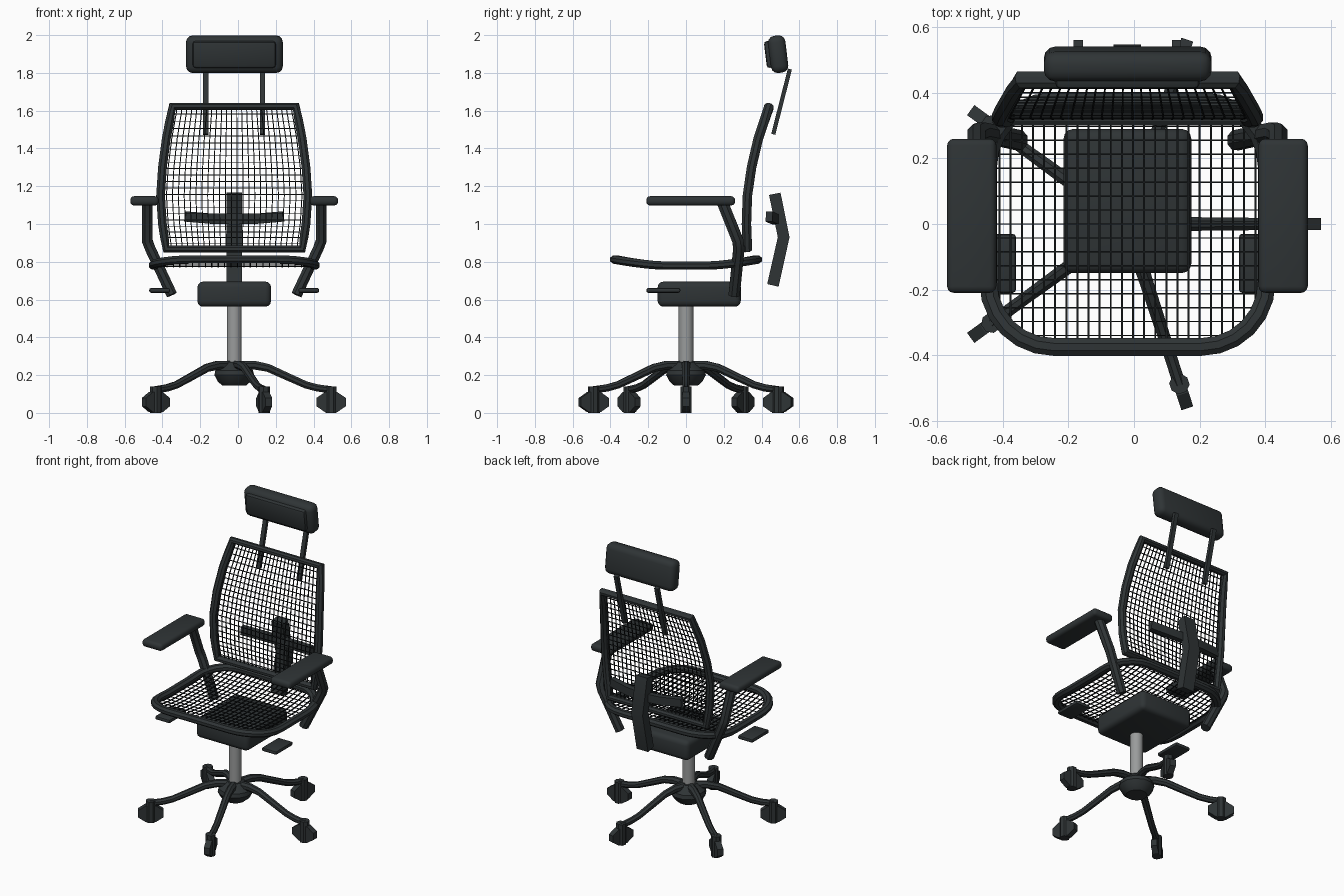
import bpy, bmesh, math
from mathutils import Vector, Matrix

if "Cube" in bpy.data.objects:
    bpy.data.objects.remove(bpy.data.objects["Cube"])

CX = -0.02  # symmetry plane of the chair


def material(name, c):
    m = bpy.data.materials.new(name)
    m.diffuse_color = (*c, 1)
    m.use_nodes = True
    m.node_tree.nodes["Principled BSDF"].inputs["Base Color"].default_value = m.diffuse_color
    return m


DARK = material("dark_plastic", (0.028, 0.034, 0.036))
WIRE = material("mesh_black", (0.008, 0.010, 0.011))
STEEL = material("steel", (0.32, 0.33, 0.33))


def finish(bm, name, mat, angle=32):
    bmesh.ops.recalc_face_normals(bm, faces=bm.faces)
    me = bpy.data.meshes.new(name)
    bm.to_mesh(me)
    bm.free()
    ob = bpy.data.objects.new(name, me)
    bpy.context.collection.objects.link(ob)
    me.materials.append(mat)
    bpy.ops.object.select_all(action='DESELECT')
    bpy.context.view_layer.objects.active = ob
    ob.select_set(True)
    bpy.ops.object.shade_smooth_by_angle(angle=math.radians(angle))
    return ob


def sweep(bm, path, a, b, ref, n=8, closed=False, scales=None):
    """Sweep an n-gon (half size a along ref, b across) along a path."""
    pts = [Vector(p) for p in path]
    ref, k, m = Vector(ref), 1 / math.cos(math.pi / n), len(pts)
    rings = []
    for i, p in enumerate(pts):
        if closed:
            t = (pts[(i + 1) % m] - p).normalized() + (p - pts[i - 1]).normalized()
        else:
            t = Vector()
            if i < m - 1:
                t += (pts[i + 1] - p).normalized()
            if i > 0:
                t += (p - pts[i - 1]).normalized()
        t.normalize()
        s = (ref - t * ref.dot(t)).normalized()
        u = t.cross(s)
        f = k * (scales[i] if scales else 1)
        rings.append([bm.verts.new(p + s * a * f * math.cos(w) + u * b * f * math.sin(w))
                      for w in [(j + 0.5) * math.tau / n for j in range(n)]])
    for i in range(m if closed else m - 1):
        r, q = rings[i], rings[(i + 1) % m]
        for j in range(n):
            bm.faces.new((r[j], r[(j + 1) % n], q[(j + 1) % n], q[j]))
    if not closed:
        bm.faces.new(rings[0])
        bm.faces.new(rings[-1])


def bar(name, path, a, b, ref, mat=DARK, **kw):
    bm = bmesh.new()
    sweep(bm, path, a, b, ref, **kw)
    return finish(bm, name, mat)


def box(name, lo, hi, bevel, tilt=0, segments=3):
    lo, hi = Vector(lo), Vector(hi)
    bm = bmesh.new()
    bmesh.ops.create_cube(bm, size=1)
    bmesh.ops.scale(bm, vec=hi - lo, verts=bm.verts)
    bmesh.ops.bevel(bm, geom=bm.edges[:], offset=bevel, segments=segments,
                    profile=0.5, affect='EDGES')
    bmesh.ops.transform(bm, verts=bm.verts,
                        matrix=Matrix.Translation((lo + hi) / 2) @ Matrix.Rotation(tilt, 4, 'X'))
    return finish(bm, name, DARK)


X, Y, Z = (1, 0, 0), (0, 1, 0), (0, 0, 1)

# Five-star base with casters
bar("base_hub", [(CX, 0, z) for z in (0.145, 0.165, 0.2, 0.225, 0.27)], 0.105, 0.105, X,
    n=12, scales=[0.6, 0.82, 1, 0.95, 0.5])
for i in range(5):
    w = i * math.tau / 5
    d, s = Vector((math.cos(w), math.sin(w), 0)), Vector((-math.sin(w), math.cos(w), 0))
    at = lambda r, z: Vector((CX, 0, z)) + d * r
    bar(f"base_leg_{i}", [at(r, z) for r, z in ((0.03, 0.25), (0.11, 0.252), (0.18, 0.238),
        (0.29, 0.188), (0.38, 0.148), (0.44, 0.132), (0.515, 0.122))], 0.021, 0.021, Z,
        scales=[1.2, 1.1, 1, 0.95, 0.9, 0.9, 0.9])
    c = at(0.513, 0.057)
    bar(f"caster_wheel_{i}", [c - s * 0.019, c + s * 0.019], 0.053, 0.078, Z)
    bar(f"caster_fork_{i}", [at(0.513, 0), at(0.513, 0.14)], 0.029, 0.029, d)

# Gas column and tilt mechanism
bar("column", [(CX, 0, 0.2), (CX, 0, 0.6)], 0.039, 0.039, X, mat=STEEL, n=20)
box("mechanism", (-0.215, -0.15, 0.562), (0.175, 0.29, 0.695), 0.03)

# Seat frame: rounded rectangle with raised front and rear
HX, HY, R = 0.425, 0.375, 0.2


def seat_z(y):
    return 0.78 + 0.033 * (max(0, abs(y) - 0.12) / 0.26) ** 1.5


def reach(v, h, other):
    """Half extent of the rounded rectangle at offset v."""
    e = max(0, abs(v) - (h - R))
    return other - R + math.sqrt(max(0, R * R - e * e))


loop = []
for q, (sx, sy) in enumerate(((1, 1), (-1, 1), (-1, -1), (1, -1))):
    for j in range(7):
        w = (q + j / 6) * math.pi / 2
        loop.append((sx * (HX - R) + R * math.cos(w), sy * (HY - R) + R * math.sin(w)))
    if q in (0, 2):
        loop += [(x * -sx, sy * HY) for x in (-0.1, 0.1)]
    else:
        loop += [(sx * HX, y * sy) for y in (0.12, 0, -0.12)]
bar("seat_frame", [(CX + x, y, seat_z(y)) for x, y in loop], 0.022, 0.027, Z, closed=True)

# Seat mesh wires
bm = bmesh.new()
for i in range(24):
    x = -0.39 + 0.78 * i / 23
    e = reach(x, HX, HY)
    sweep(bm, [(CX + x, e * t / 5, seat_z(e * t / 5) - 0.006) for t in range(-5, 6)],
          0.003, 0.003, X, n=4)
for i in range(-8, 9):
    y = i * 0.0425
    e = reach(y, HY, HX)
    sweep(bm, [(CX - e, y, seat_z(y) - 0.006), (CX + e, y, seat_z(y) - 0.006)],
          0.002, 0.002, Z, n=4)
finish(bm, "seat_mesh", WIRE)

# Backrest frame: half width, depth and height up the side
SIDE = [(0.36, 0.325, 0.868), (0.38, 0.32, 1.0), (0.39, 0.325, 1.15),
        (0.38, 0.347, 1.3), (0.36, 0.382, 1.45), (0.327, 0.44, 1.622)]


def back(u, v):
    f = v * (len(SIDE) - 1)
    i = min(int(f), len(SIDE) - 2)
    h, y, z = Vector(SIDE[i]).lerp(Vector(SIDE[i + 1]), f - i)
    return (CX + u * h, y, z)


V = [i / 10 for i in range(11)]
bar("back_frame", [back(1, v) for v in V] + [back(-1, v) for v in V[::-1]],
    0.025, 0.023, Y, closed=True)

# Backrest mesh wires
bm = bmesh.new()
for i in range(1, 25):
    sweep(bm, [back(-1 + 2 * i / 25, v) for v in V], 0.0025, 0.0025, X, n=4)
for i in range(1, 22):
    sweep(bm, [back(-1, i / 22), back(1, i / 22)], 0.0022, 0.0022, Y, n=4)
finish(bm, "back_mesh", WIRE)

# Rear spine and lumbar crossbar
bar("spine", [(CX, 0.47, 1.16), (CX, 0.517, 0.93), (CX, 0.46, 0.675)], 0.042, 0.031, X, n=4)
bar("lumbar_bar", [(CX + x, y, z) for x, y, z in ((-0.26, 0.44, 1.04), (-0.12, 0.465, 1.028),
    (0, 0.475, 1.025), (0.12, 0.465, 1.028), (0.26, 0.44, 1.04))], 0.027, 0.018, Z, n=4)

# Headrest cushion, pad and posts
box("headrest", (-0.275, 0.442, 1.8), (0.237, 0.534, 1.998), 0.035, math.radians(7))
box("headrest_pad", (-0.24, 0.42, 1.828), (0.2, 0.48, 1.97), 0.015, math.radians(7), 2)

# Paired parts: posts, armrests, supports and levers
for side, s in (("left", -1), ("right", 1)):
    bar(f"headrest_post_{side}", [(CX + s * 0.15, 0.462, 1.475), (CX + s * 0.15, 0.55, 1.82)],
        0.014, 0.011, X, n=4)
    c = CX + s * 0.475
    box(f"armrest_{side}", (c - 0.075, -0.21, 1.098), (c + 0.075, 0.26, 1.147), 0.02)
    bar(f"arm_support_{side}", [(CX + s * x, y, z) for x, y, z in ((0.46, 0.195, 1.11),
        (0.46, 0.275, 0.91), (0.445, 0.28, 0.87), (0.33, 0.255, 0.625))], 0.028, 0.03, X)
    c = CX + s * 0.395
    box(f"lever_{side}", (c - 0.055, -0.21, 0.636), (c + 0.055, -0.03, 0.661), 0.01, 0, 2)
